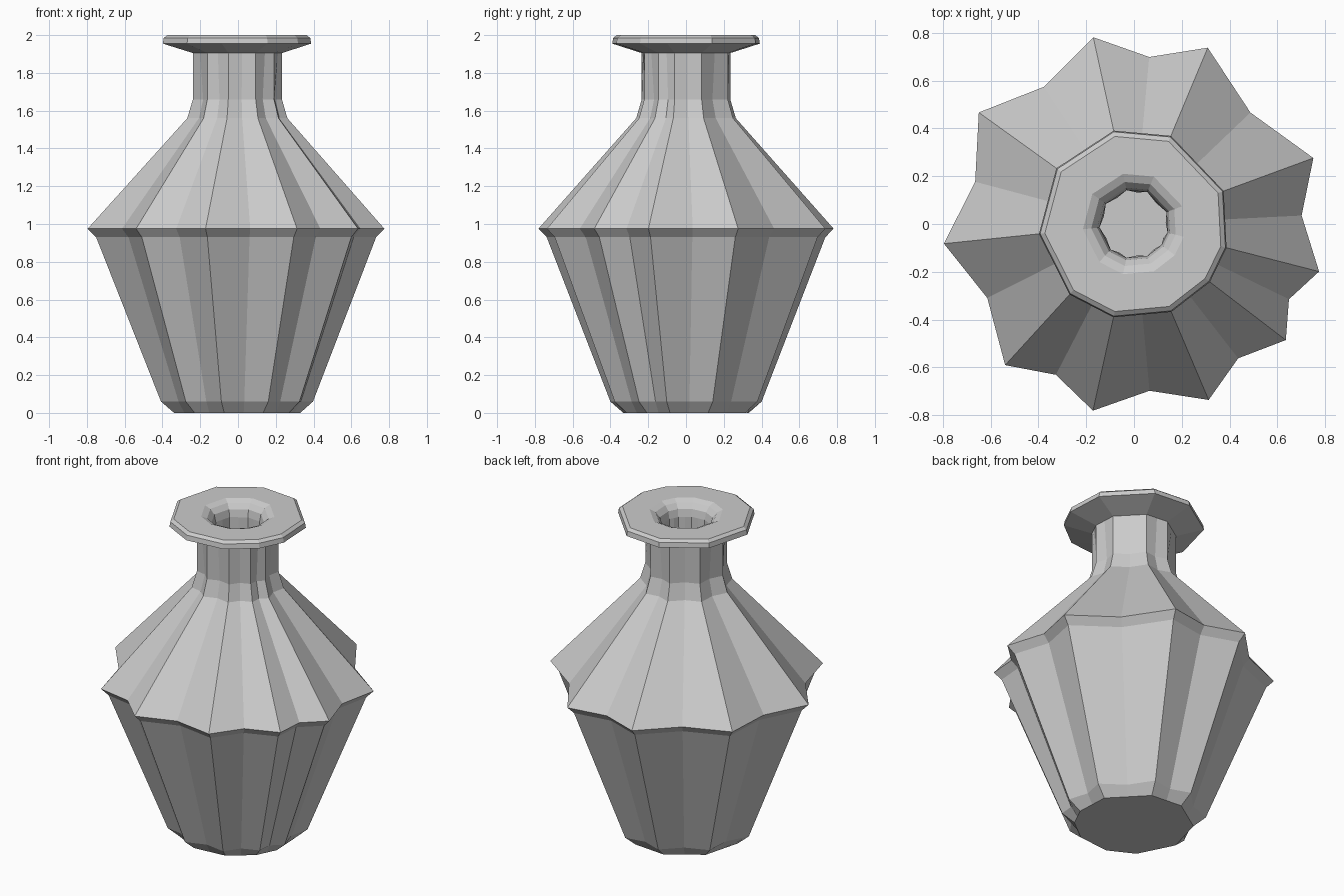
import bpy, bmesh
from math import cos, sin, radians

if "Cube" in bpy.data.objects:
    bpy.data.objects.remove(bpy.data.objects["Cube"])

# Uneven flute angles around the vase (degrees)
TIPS = [102.3, 67.3, 20.2, -14.4, -37.4, -67, -102.4, -132.4, -174.1, -215.7]
TIPS.reverse()  # counter-clockwise order

# Profile: radius at the flute tips, height, groove factor (1 = straight side)
PROFILE = [
    (0.34, 0.00, 1.00), (0.41, 0.06, 0.92),                      # foot
    (0.755, 0.93, 0.92), (0.80, 0.975, 0.92),                    # belly
    (0.27, 1.56, 0.92), (0.24, 1.66, 0.92), (0.24, 1.905, 1.0),  # shoulder, neck
    (0.40, 1.955, 1.0), (0.395, 1.985, 1.0), (0.375, 2.0, 1.0),  # lip
    (0.215, 2.0, 1.0), (0.18, 1.985, 1.0), (0.155, 1.955, 1.0),  # funnel
    (0.145, 1.91, 1.0), (0.145, 1.62, 0.96),                     # mouth
    (0.70, 0.97, 0.92), (0.33, 0.09, 0.95),                      # hollow inside
]


def ring(bm, r, z, k):
    pts = [(r * cos(radians(a)), r * sin(radians(a))) for a in TIPS]
    out = []
    for i, p in enumerate(pts):
        q = pts[(i + 1) % len(pts)]
        out.append(bm.verts.new((p[0], p[1], z)))
        out.append(bm.verts.new((k * (p[0] + q[0]) / 2, k * (p[1] + q[1]) / 2, z)))
    return out


# Fluted vase: loft the rings, cap foot and inner floor
bm = bmesh.new()
rings = [ring(bm, *row) for row in PROFILE]
for a, b in zip(rings, rings[1:]):
    n = len(a)
    for i in range(n):
        j = (i + 1) % n
        bm.faces.new((a[i], a[j], b[j], b[i]))
bm.faces.new(rings[0][::-1])
bm.faces.new(rings[-1])
bmesh.ops.recalc_face_normals(bm, faces=bm.faces)

mesh = bpy.data.meshes.new("vase")
bm.to_mesh(mesh)
bm.free()
vase = bpy.data.objects.new("vase", mesh)
bpy.context.collection.objects.link(vase)
